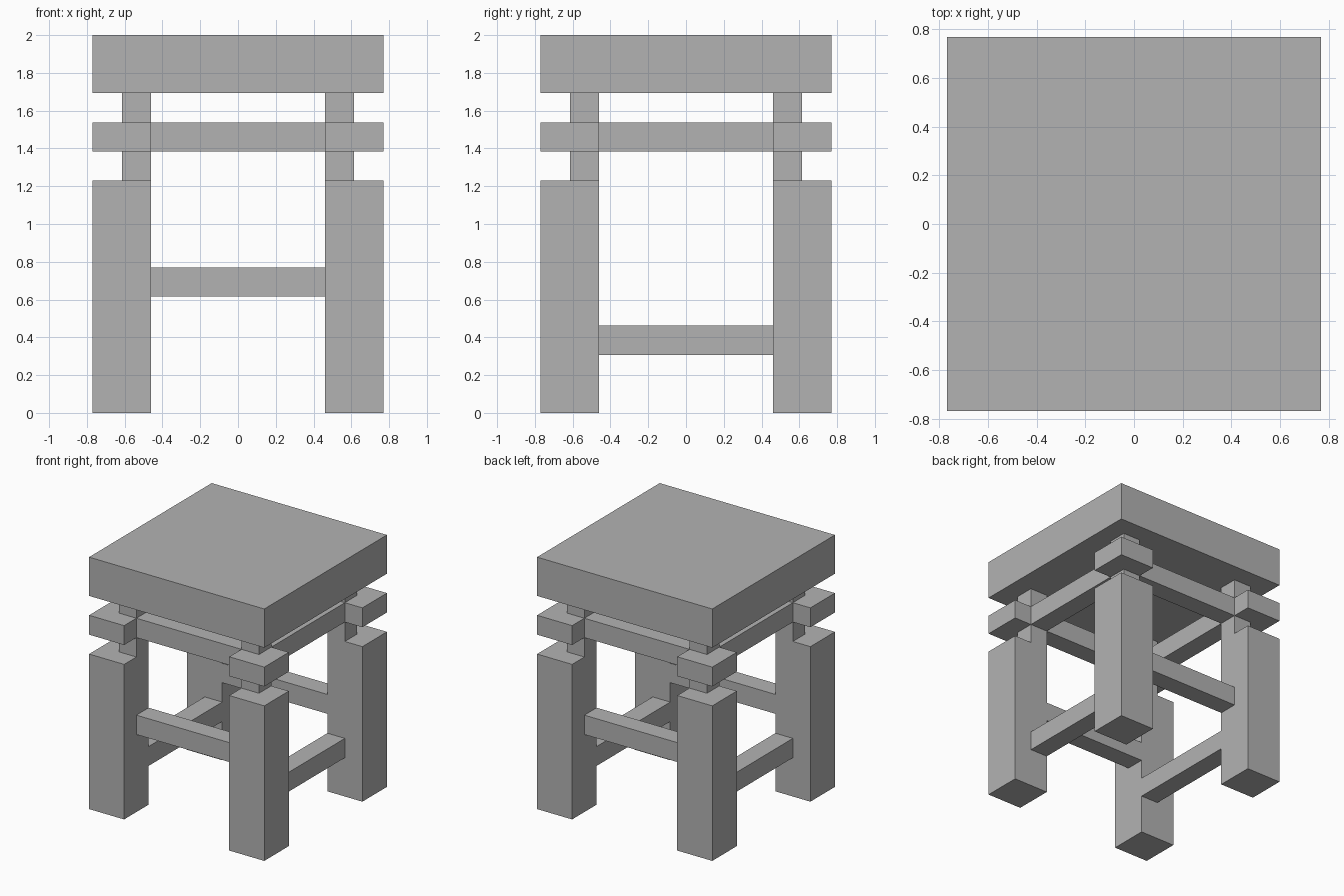
import bpy

cube = bpy.data.objects.get("Cube")
if cube:
    bpy.data.objects.remove(cube, do_unlink=True)

U = 2 / 13  # building module: the stool is 13 modules tall, 10 wide

grey = bpy.data.materials.new("plain_grey")
grey.use_nodes = True
colour = (0.45, 0.45, 0.45, 1)
grey.diffuse_color = colour
grey.node_tree.nodes["Principled BSDF"].inputs["Base Color"].default_value = colour


def box(name, xs, ys, zs):
    """Box between pairs of limits given in modules."""
    spans = [sorted(s) for s in (xs, ys, zs)]
    bpy.ops.mesh.primitive_cube_add(size=1)
    obj = bpy.context.object
    obj.name = name
    for v in obj.data.vertices:
        v.co = [U * (lo if c < 0 else hi) for c, (lo, hi) in zip(v.co, spans)]
    obj.data.materials.append(grey)


# Seat slab
box("seat", (-5, 5), (-5, 5), (11, 13))

# Four corner columns: leg, lower neck, corner block, upper neck
for sx, side in ((-1, "right"), (1, "left")):
    for sy, end in ((-1, "front"), (1, "back")):
        tag = f"{end}_{side}"
        wide = ((3 * sx, 5 * sx), (3 * sy, 5 * sy))
        slim = ((3 * sx, 4 * sx), (3 * sy, 4 * sy))
        box(f"{tag}_leg", *wide, (0, 8))
        box(f"{tag}_lower_neck", *slim, (8, 9))
        box(f"{tag}_corner_block", *wide, (9, 10))
        box(f"{tag}_upper_neck", *slim, (10, 11))

# Rails between the corner blocks and stretchers between the legs
for s, end, side in ((-1, "front", "right"), (1, "back", "left")):
    off = (3 * s, 4 * s)
    box(f"{end}_rail", (-3, 3), off, (9, 10))
    box(f"{side}_rail", off, (-3, 3), (9, 10))
    box(f"{end}_stretcher", (-3, 3), off, (4, 5))
    box(f"{side}_stretcher", off, (-3, 3), (2, 3))
